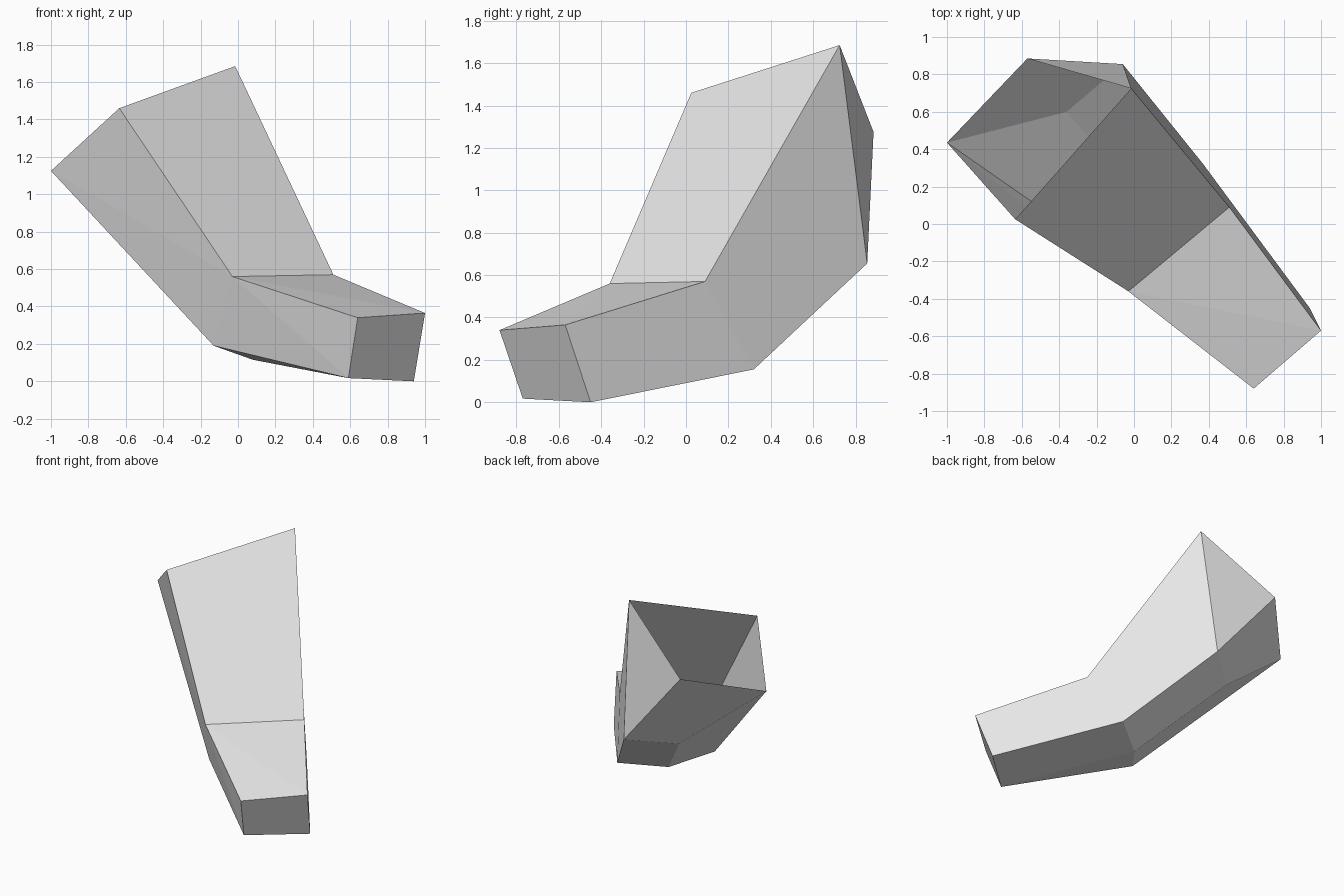
import bpy, bmesh
from mathutils import Vector

if "Cube" in bpy.data.objects:
    bpy.data.objects.remove(bpy.data.objects["Cube"])

# Corner rings of the bent, open-topped shell
points = {
    # closed toe end
    "toe_tl": (0.64, -0.88, 0.34), "toe_tr": (1.0, -0.57, 0.365),
    "toe_br": (0.94, -0.45, 0.0), "toe_bl": (0.59, -0.77, 0.017),
    # bend
    "bend_l": (-0.03, -0.36, 0.56), "bend_r": (0.51, 0.09, 0.57),
    "heel_r": (0.37, 0.32, 0.155), "heel_m": (0.08, 0.10, 0.115),
    "heel_l": (-0.13, -0.17, 0.19),
    # back wall
    "back_r": (-0.06, 0.855, 0.655), "back_m": (-0.36, 0.60, 0.605),
    # open rim
    "rim_fr": (-0.015, 0.725, 1.685), "rim_fl": (-0.635, 0.025, 1.46),
    "rim_bl": (-1.0, 0.435, 1.125), "rim_br": (-0.57, 0.885, 1.275),
}
panels = [
    # toe cap and toe top
    "toe_tl toe_bl toe_br toe_tr", "toe_tl toe_tr bend_l", "toe_tr bend_r bend_l",
    # front panel of the upper part
    "bend_l bend_r rim_fr rim_fl",
    # left side
    "toe_tl bend_l toe_bl", "bend_l heel_l toe_bl",
    "bend_l rim_fl rim_bl", "bend_l rim_bl heel_l",
    # right side
    "toe_tr toe_br heel_r bend_r", "bend_r heel_r back_r rim_fr", "rim_fr back_r rim_br",
    # underside
    "toe_br toe_bl heel_m heel_r", "toe_bl heel_l heel_m",
    # back
    "heel_r heel_m back_m back_r", "heel_m heel_l rim_bl back_m",
    "back_r back_m rim_bl rim_br",
]

bm = bmesh.new()
verts = {name: bm.verts.new(co) for name, co in points.items()}
faces = [bm.faces.new([verts[n] for n in panel.split()]) for panel in panels]
bmesh.ops.recalc_face_normals(bm, faces=faces)
bm.normal_update()
if faces[0].normal.dot(Vector((1, -1, 0))) < 0:
    bmesh.ops.reverse_faces(bm, faces=faces)

mesh = bpy.data.meshes.new("bent_shell")
bm.to_mesh(mesh)
bm.free()
shell = bpy.data.objects.new("bent_shell", mesh)
bpy.context.collection.objects.link(shell)

# Plain grey
grey = bpy.data.materials.new("light_grey")
grey.diffuse_color = (0.8, 0.8, 0.8, 1)
grey.use_nodes = True
grey.node_tree.nodes["Principled BSDF"].inputs["Base Color"].default_value = grey.diffuse_color
mesh.materials.append(grey)
